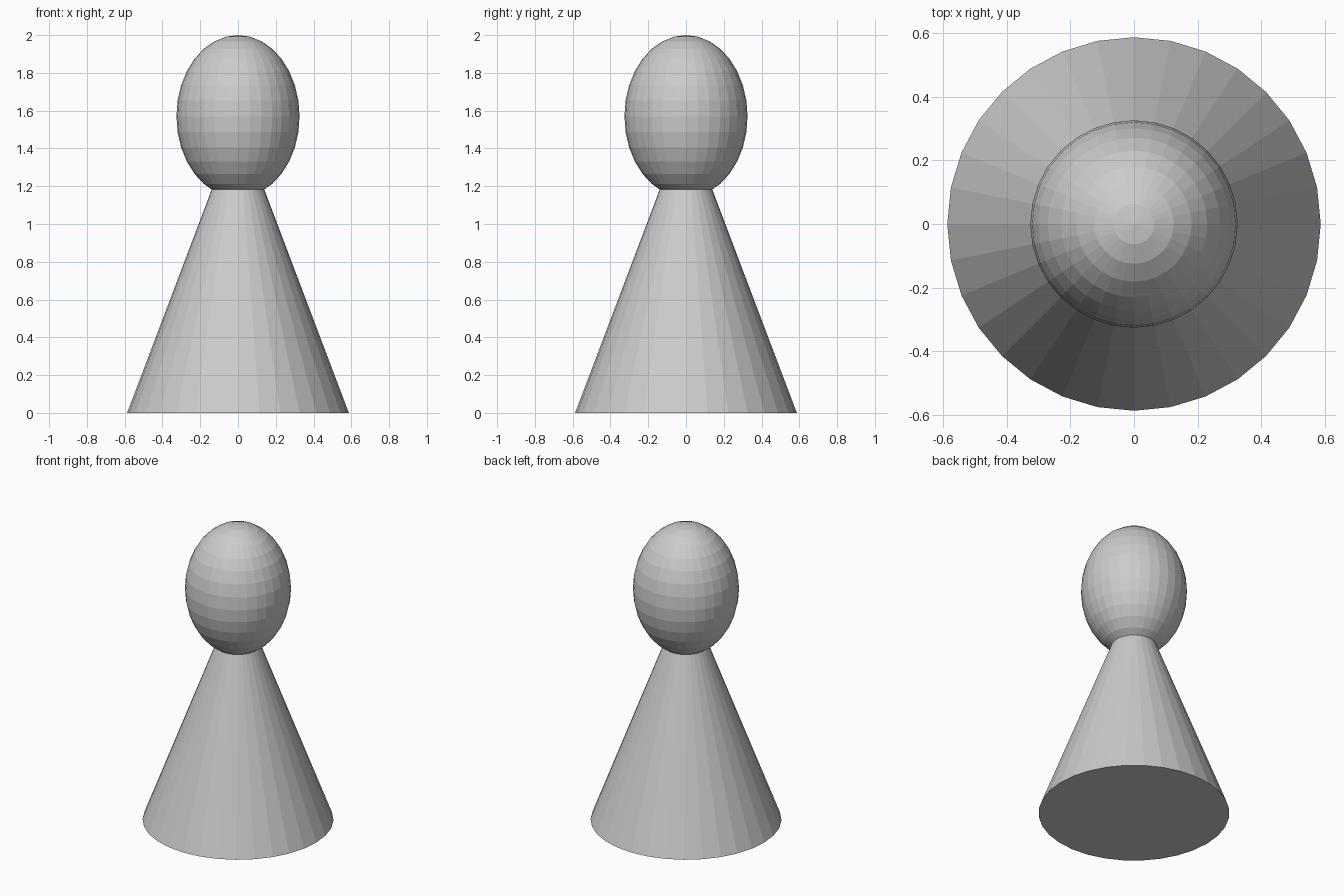
import bpy

if "Cube" in bpy.data.objects:
    bpy.data.objects.remove(bpy.data.objects["Cube"])

# Body: 32-sided flat-shaded cone whose tip is hidden inside the head
BODY_HEIGHT = 1.55
bpy.ops.mesh.primitive_cone_add(vertices=32, radius1=0.587, radius2=0,
                                depth=BODY_HEIGHT, location=(0, 0, BODY_HEIGHT / 2))
bpy.context.object.name = "body"

# Head: faceted sphere stretched upwards
bpy.ops.mesh.primitive_uv_sphere_add(segments=32, ring_count=16, radius=1,
                                     location=(0, 0, 1.57))
head = bpy.context.object
head.name = "head"
head.scale = (0.326, 0.326, 0.43)
bpy.ops.object.transform_apply(location=False, rotation=False, scale=True)
